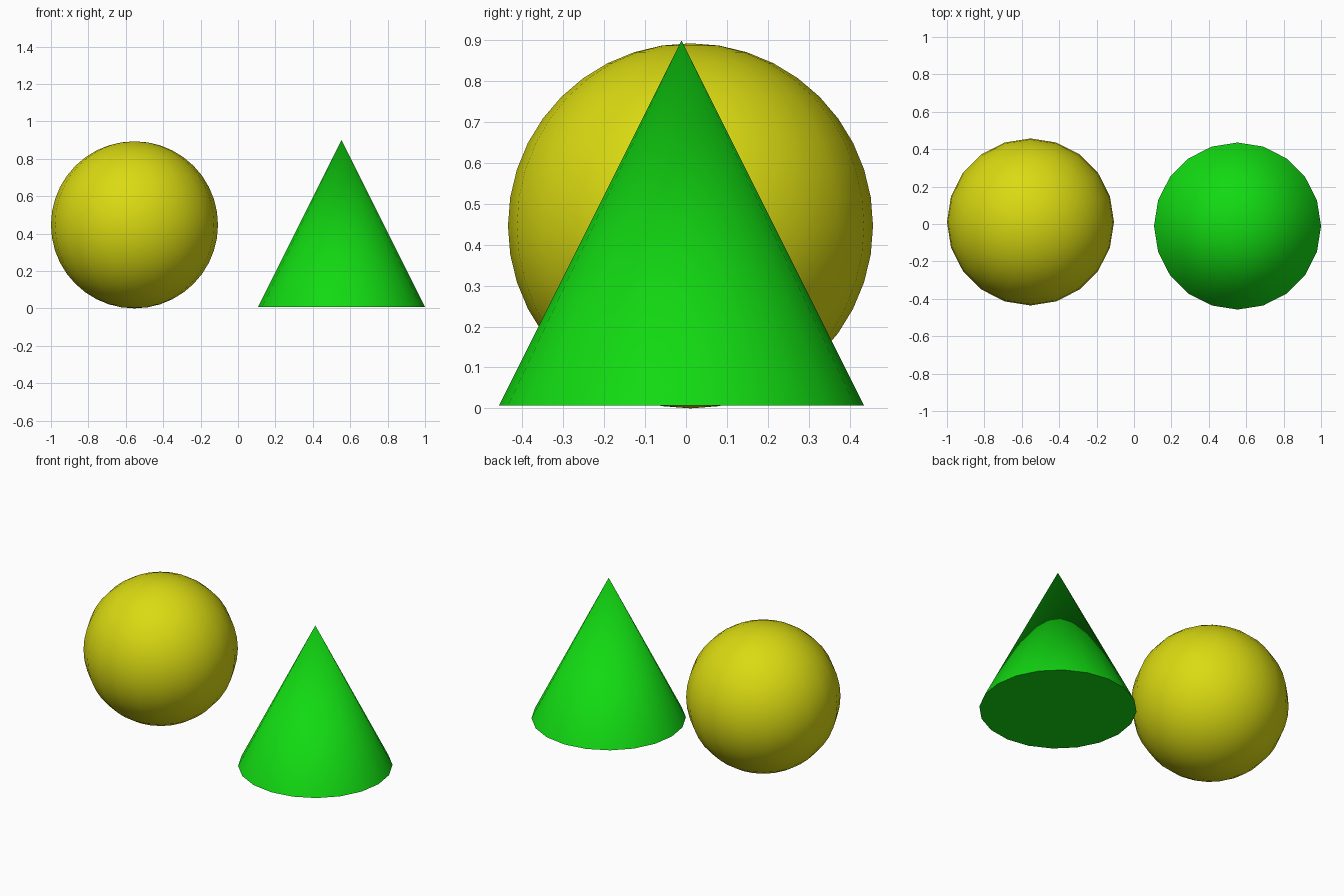
import bpy
import math

if "Cube" in bpy.data.objects:
    bpy.data.objects.remove(bpy.data.objects["Cube"])

R = 0.4465  # shared radius of both solids


def finish(name, color):
    """Name, smooth and colour the active object."""
    obj = bpy.context.object
    obj.name = name
    bpy.ops.object.shade_smooth_by_angle(angle=math.radians(50))
    mat = bpy.data.materials.new(name + "_colour")
    mat.diffuse_color = (*color, 1)
    mat.use_nodes = True
    mat.node_tree.nodes["Principled BSDF"].inputs["Base Color"].default_value = mat.diffuse_color
    obj.data.materials.append(mat)


# Yellow ball, resting on the ground
bpy.ops.mesh.primitive_uv_sphere_add(
    segments=20, ring_count=20, radius=R, location=(-0.5535, 0.011, R))
finish("ball", (0.7, 0.7, 0.006))

# Green cone with a closed base, a touch above the ground
bpy.ops.mesh.primitive_cone_add(
    vertices=20, radius1=R, radius2=0, depth=2 * R,
    end_fill_type='NGON', location=(0.5535, -0.011, R + 0.007))
finish("cone", (0.006, 0.7, 0.006))
